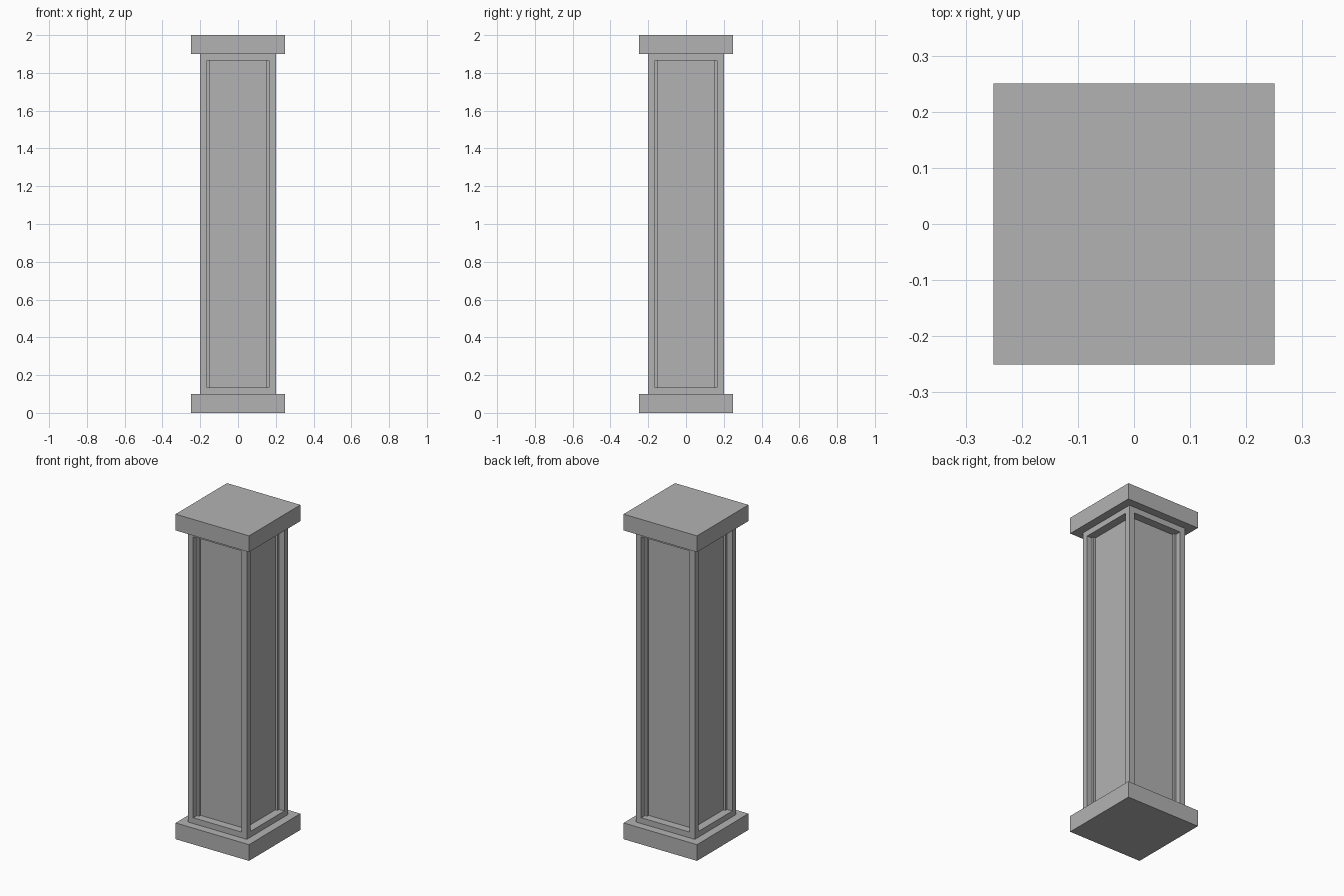
import bpy
import bmesh

cube = bpy.data.objects.get("Cube")
if cube:
    bpy.data.objects.remove(cube, do_unlink=True)

# One plain stone colour for the whole column
GREY = (0.448, 0.448, 0.448, 1.0)
stone = bpy.data.materials.new("grey_stone")
stone.use_nodes = True
stone.diffuse_color = GREY
stone.node_tree.nodes["Principled BSDF"].inputs["Base Color"].default_value = GREY

HEIGHT, SLAB, BORDER, RECESS = 2.0, 0.1, 0.05, 0.05


def block(name, width, bottom, top, panelled=False):
    """Square block, optionally with a sunken panel on each side."""
    bm = bmesh.new()
    bmesh.ops.create_cube(bm, size=1)
    for v in bm.verts:
        v.co.x *= width
        v.co.y *= width
        v.co.z = bottom if v.co.z < 0 else top
    bm.normal_update()
    if panelled:
        sides = [f for f in bm.faces if abs(f.normal.z) < 0.5]
        # Frame border first, then push each panel straight inwards
        bmesh.ops.inset_individual(bm, faces=sides, thickness=BORDER)
        for panel in sides:
            inward = -panel.normal.copy() * RECESS
            sunk = bmesh.ops.extrude_discrete_faces(bm, faces=[panel])["faces"][0]
            # Bridge the rim to the sunken face
            bmesh.ops.translate(bm, verts=sunk.verts, vec=inward)
        bmesh.ops.recalc_face_normals(bm, faces=bm.faces)
    mesh = bpy.data.meshes.new(name)
    bm.to_mesh(mesh)
    bm.free()
    mesh.materials.append(stone)
    obj = bpy.data.objects.new(name, mesh)
    bpy.context.collection.objects.link(obj)
    return obj


# Base slab, panelled shaft and top slab
block("base_slab", 0.5, 0, SLAB)
block("panelled_shaft", 0.4, SLAB, HEIGHT - SLAB, panelled=True)
block("top_slab", 0.5, HEIGHT - SLAB, HEIGHT)
